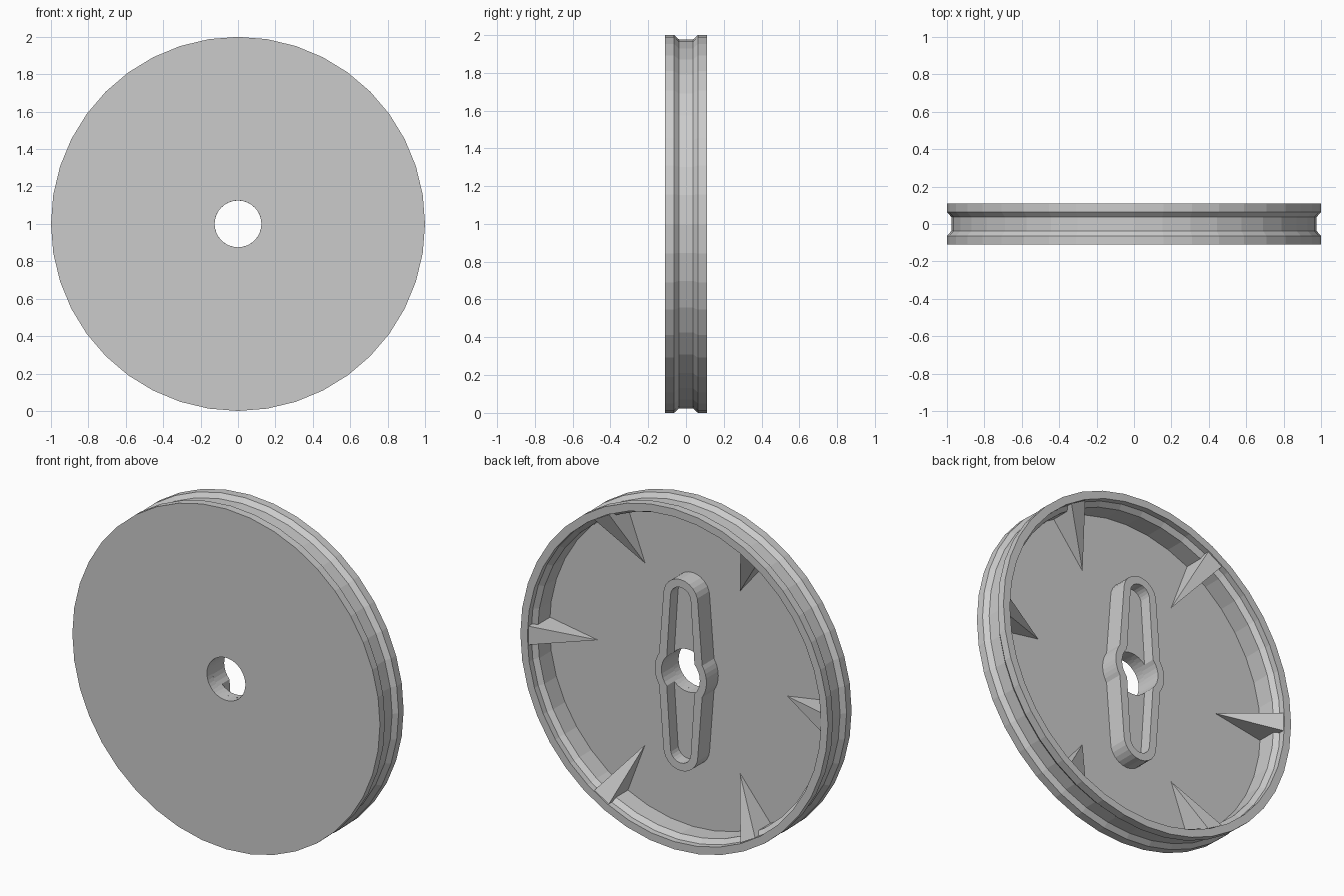
import bpy, bmesh
from math import sin, cos, acos, pi, radians

if "Cube" in bpy.data.objects:
    bpy.data.objects.remove(bpy.data.objects["Cube"])

CZ = 1.0            # axle height
FLOOR = -0.06       # inner floor of the dish
HUB_TOP = 0.05
HOLE = 0.125


def finish(name, bm):
    bmesh.ops.recalc_face_normals(bm, faces=bm.faces)
    me = bpy.data.meshes.new(name)
    bm.to_mesh(me)
    bm.free()
    ob = bpy.data.objects.new(name, me)
    bpy.context.collection.objects.link(ob)
    return ob


def loft(bm, rings, closed):
    """Quads between successive closed rings of (x, y, z) points."""
    vs = [[bm.verts.new(p) for p in ring] for ring in rings]
    n = len(vs[0])
    for a in range(len(vs) if closed else len(vs) - 1):
        r, s = vs[a], vs[(a + 1) % len(vs)]
        for i in range(n):
            j = (i + 1) % n
            bm.faces.new((r[i], r[j], s[j], s[i]))
    return vs


# Dished wheel: closed profile (radius, y) spun about the y axis
profile = [(HOLE, -0.11), (1, -0.11), (1, -0.063), (0.976, -0.037),
           (0.976, 0.037), (1, 0.063), (1, 0.11), (0.955, 0.11),
           (0.955, 0.075), (0.93, 0.05), (0.93, FLOOR), (HOLE, FLOOR)]
SEG = 40
bm = bmesh.new()
loft(bm, [[(r * cos(2 * pi * i / SEG), y, CZ + r * sin(2 * pi * i / SEG))
           for i in range(SEG)] for r, y in profile], True)
finish("wheel_dish", bm)


# Hub wall: round boss merged with a long tapered slot
def quadrant(boss_r, join_x, end_r, end_z=0.45):
    a = acos(join_x / boss_r)
    pts = [(boss_r * cos(a * i / 4), boss_r * sin(a * i / 4)) for i in range(5)]
    return pts + [(end_r * cos(pi / 2 * i / 6), end_z + end_r * sin(pi / 2 * i / 6))
                  for i in range(7)]


def outline(q):
    half = q + [(-x, z) for x, z in reversed(q[:-1])]
    return half + [(x, -z) for x, z in reversed(half[1:-1])]


def at_y(pts, y):
    return [(x, y, CZ + z) for x, z in pts]


outer_q = quadrant(0.168, 0.14, 0.112)
inner_q = quadrant(HOLE, 0.09, 0.066)
outer, inner = outline(outer_q), outline(inner_q)
bm = bmesh.new()
loft(bm, [at_y(outer, FLOOR), at_y(outer, HUB_TOP),
          at_y(inner, HUB_TOP), at_y(inner, FLOOR)], True)
finish("hub_wall", bm)

# Raised floors inside the two ends of the slot
a0 = acos(0.09 / HOLE)
arc = [(HOLE * cos(pi - a0 - (pi - 2 * a0) * i / 8),
        HOLE * sin(pi - a0 - (pi - 2 * a0) * i / 8)) for i in range(9)]
end = inner_q[5:] + [(-x, z) for x, z in reversed(inner_q[5:-1])]
for label, s in (("upper", 1), ("lower", -1)):
    pts = [(x, s * z) for x, z in arc + end]
    bm = bmesh.new()
    low, top = loft(bm, [at_y(pts, FLOOR), at_y(pts, -0.02)], False)
    bm.faces.new(low)
    bm.faces.new(top)
    finish("slot_floor_" + label, bm)

# Six tapered ribs running from the rim down to a point on the floor
for k in range(6):
    a = radians(60 * k)

    def place(r, t, y):
        return (r * cos(a) - t * sin(a), y, CZ + r * sin(a) + t * cos(a))

    bm = bmesh.new()
    base = [bm.verts.new(place(0.95, t, y)) for t, y in
            ((-0.055, FLOOR), (0.055, FLOOR), (0.055, 0.105), (-0.055, 0.105))]
    tip = bm.verts.new(place(0.615, 0, FLOOR))
    bm.faces.new(base)
    for i in range(4):
        bm.faces.new((base[i], base[(i + 1) % 4], tip))
    finish("rib_%d" % (k + 1), bm)
